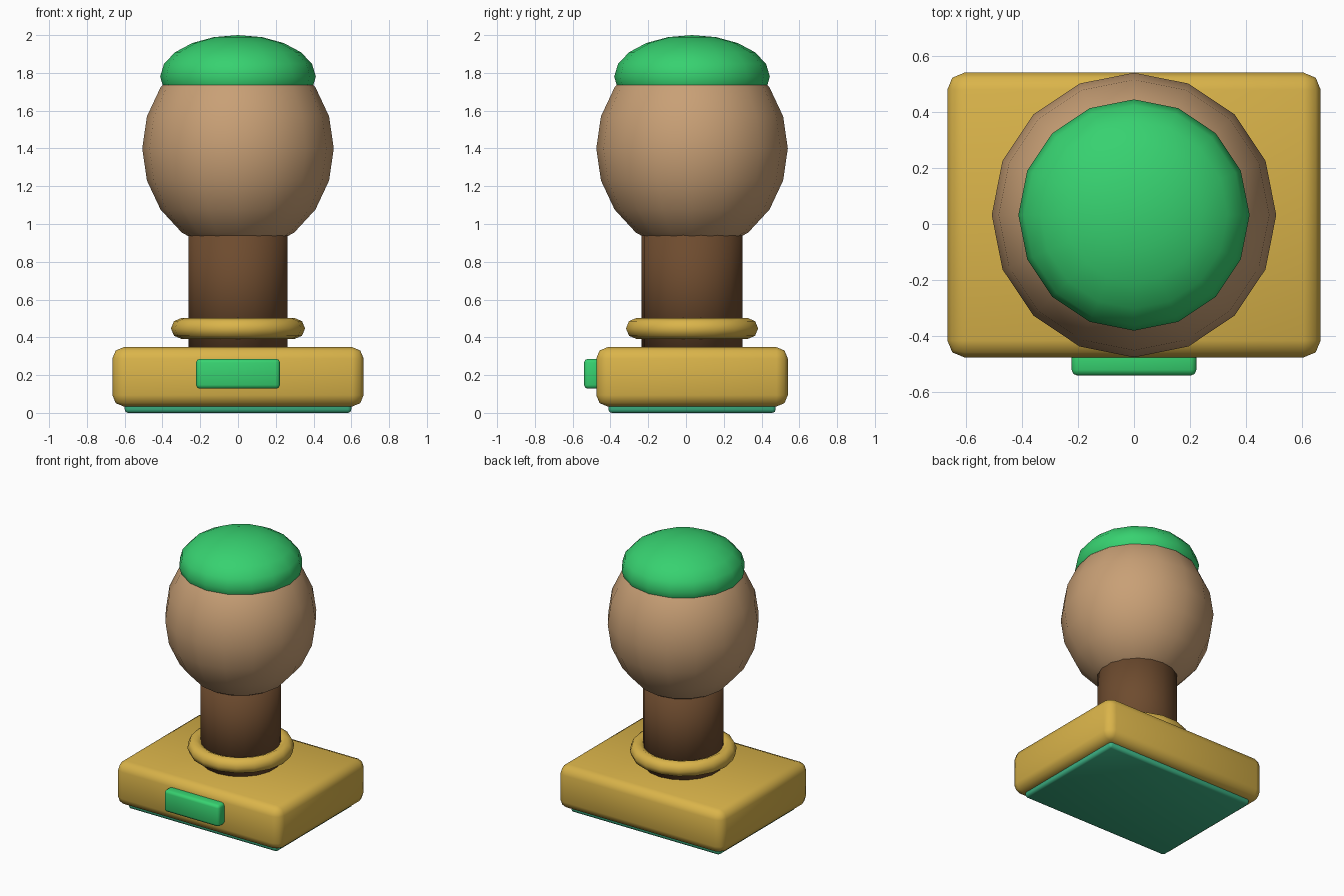
import bpy
import math

cube = bpy.data.objects.get("Cube")
if cube:
    bpy.data.objects.remove(cube, do_unlink=True)

CY = 0.032  # depth of the stamp axis


def make_material(name, rgb):
    mat = bpy.data.materials.new(name)
    mat.use_nodes = True
    color = (*rgb, 1.0)
    mat.diffuse_color = color
    mat.node_tree.nodes["Principled BSDF"].inputs["Base Color"].default_value = color
    return mat


green = make_material("bright green", (0.038, 0.64, 0.162))
gold = make_material("brass gold", (0.70, 0.455, 0.068))
tan = make_material("light wood", (0.58, 0.35, 0.18))
brown = make_material("dark wood", (0.155, 0.071, 0.028))
rubber = make_material("dark green rubber", (0.045, 0.44, 0.23))


def finish(name, mat, angle=1.0):
    obj = bpy.context.object
    obj.name = name
    obj.data.materials.append(mat)
    bpy.ops.object.shade_smooth_by_angle(angle=angle)
    return obj


def rounded_box(name, mat, center, size, radius, segments=2):
    bpy.ops.mesh.primitive_cube_add(size=1, location=center)
    obj = bpy.context.object
    obj.scale = size
    bpy.ops.object.transform_apply(location=False, rotation=False, scale=True)
    bevel = obj.modifiers.new("rounded edges", "BEVEL")
    bevel.width = radius
    bevel.segments = segments
    bpy.ops.object.modifier_apply(modifier=bevel.name)
    return finish(name, mat)


def ellipsoid(name, mat, z, radius, height):
    bpy.ops.mesh.primitive_uv_sphere_add(segments=16, ring_count=10, radius=1,
                                         location=(0, CY, z))
    bpy.context.object.scale = (radius, radius, height)
    bpy.ops.object.transform_apply(location=False, rotation=False, scale=True)
    return finish(name, mat)


# Stamp block, printing pad and front label
rounded_box("stamp_pad", rubber, (0, CY, 0.04), (1.20, 0.886, 0.08), 0.018)
rounded_box("base_block", gold, (0, CY, 0.191), (1.33, 1.014, 0.314), 0.06)
rounded_box("front_label", green, (0, -0.49, 0.207), (0.444, 0.10, 0.158), 0.02)

# Handle shaft, softly shaded over its ends, with its collar
bpy.ops.mesh.primitive_cylinder_add(vertices=18, radius=0.267, depth=0.75,
                                    location=(0, CY, 0.675))
finish("handle_shaft", brown, math.pi)
bpy.ops.mesh.primitive_torus_add(major_segments=18, minor_segments=8,
                                 major_radius=0.30, minor_radius=0.055,
                                 location=(0, CY, 0.447))
finish("handle_collar", gold)

# Round knob and its cap
ellipsoid("knob", tan, 1.40, 0.507, 0.55)
ellipsoid("knob_cap", green, 1.78, 0.412, 0.22)
